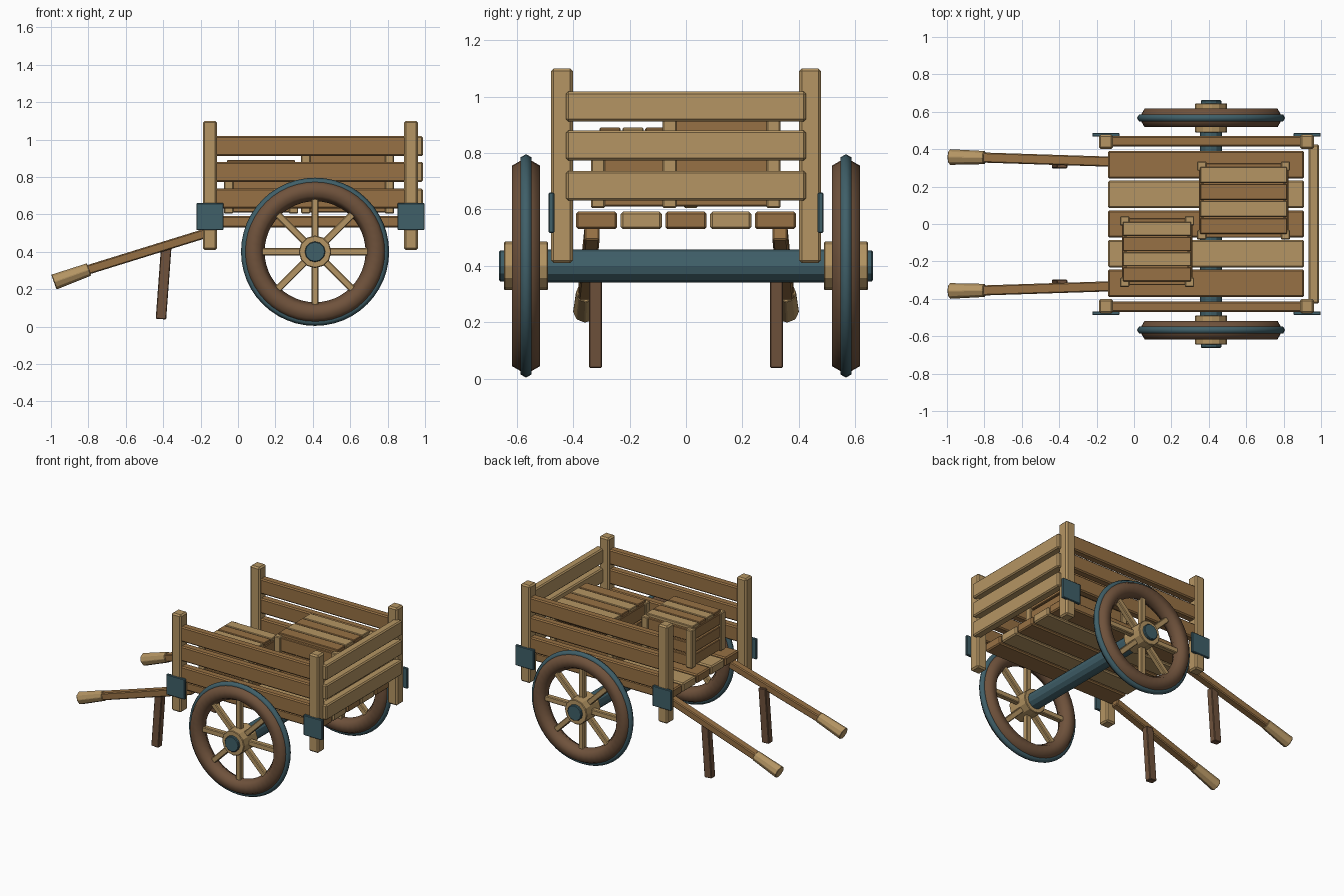
import bpy
from math import pi, cos, sin
from mathutils import Vector

if "Cube" in bpy.data.objects:
    bpy.data.objects.remove(bpy.data.objects["Cube"])


def material(name, rgb):
    m = bpy.data.materials.new(name)
    m.diffuse_color = (*rgb, 1)
    m.use_nodes = True
    m.node_tree.nodes["Principled BSDF"].inputs["Base Color"].default_value = m.diffuse_color
    return m


LIGHT = material("light_wood", (0.46, 0.30, 0.125))
BROWN = material("brown_wood", (0.31, 0.165, 0.058))
DARK = material("dark_wood", (0.16, 0.085, 0.045))
METAL = material("blue_metal", (0.05, 0.115, 0.14))


def finish(name, mat, bevel=0):
    o = bpy.context.object
    o.name = name
    o.data.materials.append(mat)
    if bevel:
        b = o.modifiers.new("bevel", 'BEVEL')
        b.width = bevel
        b.segments = 1
    return o


def box(name, x, y, z, mat, bevel=0.008):
    # x, y and z are (low, high) ranges
    bpy.ops.mesh.primitive_cube_add(size=1)
    o = bpy.context.object
    o.location = [(a + b) / 2 for a, b in (x, y, z)]
    dims = [b - a for a, b in (x, y, z)]
    for v in o.data.vertices:
        v.co = [c * d for c, d in zip(v.co, dims)]
    return finish(name, mat, bevel)


def beam(name, a, b, width, height, mat, bevel=0.006):
    a, b = Vector(a), Vector(b)
    d = b - a
    o = box(name, (-width / 2, width / 2), (-height / 2, height / 2),
            (-d.length / 2, d.length / 2), mat, bevel)
    o.location = (a + b) / 2
    o.rotation_euler = d.to_track_quat('Z', 'Y').to_euler()
    return o


def rod(name, a, b, r1, r2, sides, mat, bevel=0):
    a, b = Vector(a), Vector(b)
    d = b - a
    bpy.ops.mesh.primitive_cone_add(vertices=sides, radius1=r1, radius2=r2, depth=d.length,
                                    location=(a + b) / 2,
                                    rotation=d.to_track_quat('Z', 'Y').to_euler())
    return finish(name, mat, bevel)


def ring(name, centre, major, minor, mat):
    bpy.ops.mesh.primitive_torus_add(major_radius=major, minor_radius=minor,
                                     major_segments=48, minor_segments=6,
                                     location=centre, rotation=(pi / 2, 0, 0))
    bpy.ops.object.shade_smooth()
    return finish(name, mat)


# Floor planks
for i in range(5):
    y = (i - 2) * 0.1585
    box("floor_plank", (-0.14, 0.91), (y - 0.073, y + 0.073), (0.53, 0.592),
        LIGHT if i % 2 else BROWN)

# Corner posts, metal plates and side boards
BOARD_Z = [(0.631, 0.737), (0.774, 0.88), (0.912, 1.018)]
for s in (-1, 1):
    for x in (-0.15, 0.925):
        box("corner_post", (x - 0.038, x + 0.038), (s * 0.44 - 0.039, s * 0.44 + 0.039),
            (0.41, 1.10), LIGHT, 0.01)
        box("corner_plate", (x - 0.073, x + 0.073), (s * 0.477 - 0.01, s * 0.477 + 0.01),
            (0.516, 0.66), METAL, 0.004)
    for z in BOARD_Z:
        box("side_board", (-0.13, 0.91), (s * 0.443 - 0.028, s * 0.443 + 0.028), z, BROWN)

# End boards
for z in BOARD_Z:
    box("end_board", (0.932, 0.99), (-0.425, 0.425), z, LIGHT)

# Axle and wheels
AX, AZ = 0.412, 0.40
rod("axle", (AX, -0.56, AZ), (AX, 0.56, AZ), 0.058, 0.058, 12, METAL)
for s in (-1, 1):
    wy = s * 0.567
    ring("wheel_rim", (AX, wy, AZ), 0.327, 0.057, DARK)
    ring("wheel_tyre", (AX, wy, AZ), 0.3735, 0.0225, METAL)
    rod("wheel_hub", (AX, wy - 0.078, AZ), (AX, wy + 0.078, AZ), 0.087, 0.087, 12, LIGHT, 0.004)
    rod("hub_cap", (AX, s * 0.60, AZ), (AX, s * 0.662, AZ), 0.055, 0.055, 12, METAL, 0.004)
    for k in range(8):
        c, n = cos(k * pi / 4), sin(k * pi / 4)
        beam("wheel_spoke", (AX + 0.06 * c, wy, AZ + 0.06 * n),
             (AX + 0.29 * c, wy, AZ + 0.29 * n), 0.038, 0.038, LIGHT, 0.005)

# Handles with grips and prop legs
for s in (-1, 1):
    beam("handle_shaft", (-0.12, s * 0.333, 0.515), (-0.83, s * 0.356, 0.295),
         0.054, 0.05, BROWN)
    rod("handle_grip", (-0.797, s * 0.355, 0.305), (-0.984, s * 0.358, 0.238),
        0.036, 0.043, 8, LIGHT, 0.003)
    beam("prop_leg", (-0.412, s * 0.321, 0.04), (-0.384, s * 0.321, 0.42),
         0.046, 0.056, DARK, 0.004)


# Crates
def crate(x0, x1, y0, y1, z0, z1):
    top, p = z1 - 0.015, 0.05
    for x in (x0, x1 - p):
        for y in (y0, y1 - p):
            box("crate_post", (x, x + p), (y, y + p), (z0, top), LIGHT, 0.005)
    h = (top - z0) / 3
    for i in range(3):
        z = (z0 + i * h + 0.006, z0 + (i + 1) * h - 0.006)
        for y in (y0 + 0.01, y1 - 0.035):
            box("crate_long_slat", (x0 + 0.03, x1 - 0.03), (y, y + 0.025), z, BROWN, 0.004)
        for x in (x0 + 0.01, x1 - 0.035):
            box("crate_short_slat", (x, x + 0.025), (y0 + 0.03, y1 - 0.03), z, BROWN, 0.004)
    box("crate_base", (x0 + 0.02, x1 - 0.02), (y0 + 0.02, y1 - 0.02),
        (z0 + 0.005, z0 + 0.025), BROWN, 0)
    w = (y1 - y0 - 0.054) / 4
    for i in range(4):
        y = y0 + 0.027 + i * w
        box("crate_lid_slat", (x0 + 0.016, x1 - 0.016), (y + 0.003, y + w - 0.003),
            (z1 - 0.03, z1), LIGHT if i % 2 else BROWN, 0.004)


crate(0.337, 0.835, -0.083, 0.335, 0.605, 0.943)
crate(-0.075, 0.322, -0.337, 0.042, 0.605, 0.89)
